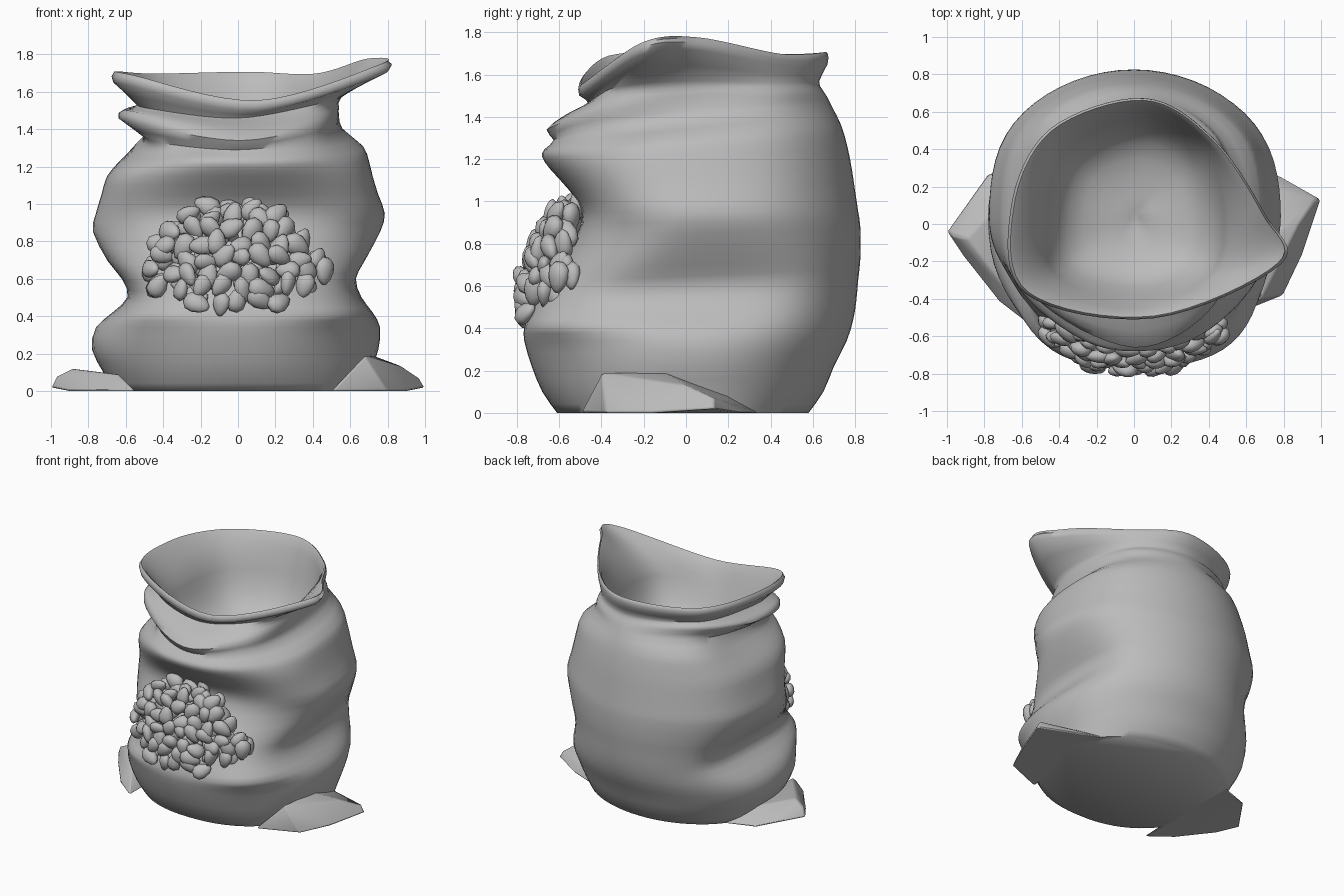
import bpy, bmesh, math, random
from mathutils import Vector, Euler

if "Cube" in bpy.data.objects:
    bpy.data.objects.remove(bpy.data.objects["Cube"])

random.seed(4)
N = 64  # points around the sack
YC = 0.04  # depth of the sack's widest line

grey = bpy.data.materials.new("plain grey")
grey.diffuse_color = (0.5, 0.5, 0.5, 1)
grey.use_nodes = True
grey.node_tree.nodes["Principled BSDF"].inputs["Base Color"].default_value = grey.diffuse_color


def finish(name, bm, angle):
    bmesh.ops.recalc_face_normals(bm, faces=bm.faces)
    me = bpy.data.meshes.new(name)
    bm.to_mesh(me)
    bm.free()
    me.materials.append(grey)
    ob = bpy.data.objects.new(name, me)
    bpy.context.collection.objects.link(ob)
    bpy.ops.object.select_all(action='DESELECT')
    ob.select_set(True)
    bpy.context.view_layer.objects.active = ob
    bpy.ops.object.shade_smooth_by_angle(angle=math.radians(angle))
    return ob


def catmull(a, b, c, d, t):
    return 0.5 * (2 * b + (c - a) * t + (2 * a - 5 * b + 4 * c - d) * t * t
                  + (3 * b - a - 3 * c + d) * t ** 3)


def soft_cap(u, p=9):
    return u / (1 + u ** p) ** (1 / p)


def body_ring(z, xl, xr, yf, yb, tilt):
    """Barrel at the back squeezed between the side limits, softer folds in front."""
    ring = []
    e = 2 / (2.7 if 0.38 < z < 0.75 else 2.25)
    radius = yb - YC
    for i in range(N):
        t = math.tau * i / N
        c, s = math.cos(t), math.sin(t)
        side = xr if c > 0 else -xl
        if s >= 0:
            u = radius / side
            x = math.copysign(side * soft_cap(u * abs(c)) / soft_cap(u), c)
            y = YC + radius * s
        else:
            x = math.copysign(side * abs(c) ** e, c)
            y = YC - (YC - yf) * abs(s) ** e
            fold = math.sin(math.tau * (1.9 * z - 0.5 * s)) * math.sin(2 * t) ** 2
            x *= 1 + 0.02 * fold * min(1, z * 4)
            y *= 1 + 0.02 * fold * min(1, z * 4)
        ring.append(Vector((x, y, z + tilt * y)))
    return ring


def loop_ring(pts):
    """Closed smooth loop through eight points, starting right, anticlockwise."""
    p = [Vector(v) for v in pts]
    m, out = len(p), []
    for i in range(N):
        f = i * m / N
        j, t = int(f), f - int(f)
        out.append(catmull(p[j - 1], p[j], p[(j + 1) % m], p[(j + 2) % m], t))
    return out


def shrink(ring, k, z=None, dz=0):
    mid = sum(ring, Vector()) / N
    return [Vector((mid.x + (v.x - mid.x) * k, mid.y + (v.y - mid.y) * k,
                    v.z + dz if z is None else z + 0.2 * (v.z - mid.z))) for v in ring]


# --- sack: body sections (z, left, right, front, back, tilt)
sections = [
    (0.00, -.67, .69, -.61, .58, 0), (0.10, -.72, .71, -.68, .65, 0),
    (0.22, -.78, .75, -.73, .70, 0), (0.34, -.76, .76, -.765, .76, 0),
    (0.42, -.67, .72, -.765, .79, .02), (0.50, -.59, .66, -.74, .805, .03),
    (0.60, -.62, .63, -.70, .815, .04), (0.70, -.70, .68, -.62, .825, .04),
    (0.85, -.775, .76, -.52, .825, .03), (0.95, -.76, .785, -.49, .815, 0),
    (1.05, -.73, .75, -.55, .80, 0), (1.15, -.70, .72, -.64, .785, 0),
    (1.23, -.63, .70, -.68, .765, .03), (1.30, -.55, .67, -.67, .735, .08)]
rings = [body_ring(*s) for s in sections]

# neck crease, rolled lower lip (front and left), upper crease and open rim
neck = loop_ring([(.56, .05, 1.39), (.45, .48, 1.44), (.05, .69, 1.45), (-.39, .49, 1.44),
                  (-.50, .05, 1.38), (-.43, -.39, 1.33), (0, -.625, 1.29), (.41, -.45, 1.34)])
lip = loop_ring([(.54, .03, 1.47), (.44, .47, 1.50), (.05, .665, 1.50), (-.42, .48, 1.51),
                 (-.63, .05, 1.47), (-.54, -.38, 1.43), (0, -.66, 1.34), (.43, -.43, 1.42)])
lip_top = loop_ring([(.54, .01, 1.52), (.43, .46, 1.53), (.05, .645, 1.53), (-.42, .47, 1.54),
                     (-.60, .05, 1.51), (-.53, -.36, 1.49), (0, -.57, 1.41), (.43, -.38, 1.48)])
tuck = loop_ring([(.55, -.01, 1.57), (.42, .44, 1.56), (.05, .63, 1.57), (-.40, .45, 1.56),
                  (-.53, .05, 1.54), (-.47, -.32, 1.51), (0, -.46, 1.46), (.45, -.33, 1.54)])
rim = loop_ring([(.69, .05, 1.765), (.42, .46, 1.69), (.05, .67, 1.70), (-.45, .50, 1.69),
                 (-.65, .08, 1.70), (-.57, -.37, 1.68), (.10, -.50, 1.55), (.765, -.22, 1.74)])
rings += [neck, lip, lip_top, tuck, shrink(rim, 1.0, dz=-.05), rim, shrink(rim, .96, dz=-.01),
          shrink(tuck, .93, dz=-.03), shrink(tuck, .84, z=1.35), shrink(tuck, .66, z=1.19),
          shrink(tuck, .35, z=1.12), shrink(tuck, .05, z=1.10)]

# loft, with one smooth in-between ring per gap
full = []
for j in range(len(rings) - 1):
    a, b = rings[max(j - 1, 0)], rings[j]
    c, d = rings[j + 1], rings[min(j + 2, len(rings) - 1)]
    full.append(b)
    full.append([catmull(a[i], b[i], c[i], d[i], 0.5) for i in range(N)])
full.append(rings[-1])
bm = bmesh.new()
grid = [[bm.verts.new((v.x, v.y, max(v.z, 0))) for v in r] for r in full]
for r0, r1 in zip(grid, grid[1:]):
    for i in range(N):
        k = (i + 1) % N
        bm.faces.new((r0[i], r0[k], r1[k], r1[i]))
bm.faces.new(grid[0])
bm.faces.new(grid[-1])
finish("sack", bm, 60)

# --- gathered bottom corners, softened
corners = {
    "right_corner": [(.5, -.5, 0), (.8, -.38, 0), (.9, -.17, 0), (1.0, .13, .02), (.97, .13, .07),
                     (.77, .26, 0), (.55, .35, 0), (.66, .2, .08), (.68, -.4, .19),
                     (.72, -.1, .19), (.88, 0, .13)],
    "left_corner": [(-.78, .27, 0), (-1, -.04, .02), (-.97, -.06, .08), (-.9, -.19, 0),
                    (-.89, -.08, .12), (-.72, -.42, 0), (-.55, -.55, 0), (-.64, -.4, .09),
                    (-.68, .15, .09), (-.55, .35, 0)]}
for name, pts in corners.items():
    bm = bmesh.new()
    for p in pts:
        bm.verts.new(p)
    bmesh.ops.convex_hull(bm, input=bm.verts)
    ob = finish(name, bm, 50)
    bevel = ob.modifiers.new("soft_edges", 'BEVEL')
    bevel.width, bevel.segments = 0.012, 2

# --- beans spilling from the front: rows of flattened, pointed ovals on a mound
bm = bmesh.new()


def add_bean(loc, rot, size):
    made = bmesh.ops.create_uvsphere(bm, u_segments=10, v_segments=6, radius=1)["verts"]
    for v in made:
        taper = 1 - 0.28 * v.co.x
        co = Vector((v.co.x * .072, v.co.y * .052 * taper, v.co.z * .036 * taper)) * size
        v.co = rot.to_matrix() @ co + Vector(loc)


# rows: height, left end, right end, mound front
rows = [(.475, -.21, .22, -.785), (.56, -.42, .36, -.775), (.635, -.45, .45, -.765),
        (.71, -.39, .42, -.745), (.785, -.41, .32, -.72), (.86, -.35, .26, -.68),
        (.925, -.25, .22, -.63), (.975, -.17, .06, -.58)]
for layer in (0, 0.06):
    for z, x0, x1, y in rows:
        count = round((x1 - x0) / 0.105) + 1
        for i in range(count):
            x = x0 + (x1 - x0) * i / (count - 1) + random.uniform(-.02, .02)
            loc = (x, y + 0.75 * x * x + layer + random.uniform(-.015, .015),
                   z + random.uniform(-.02, .02))
            rot = Euler((math.pi / 2 + random.uniform(-.6, .6), random.uniform(0, math.tau),
                         x * 1.2 + random.uniform(-.5, .5)))
            add_bean(loc, rot, random.uniform(.9, 1.1))
finish("beans", bm, 60)
